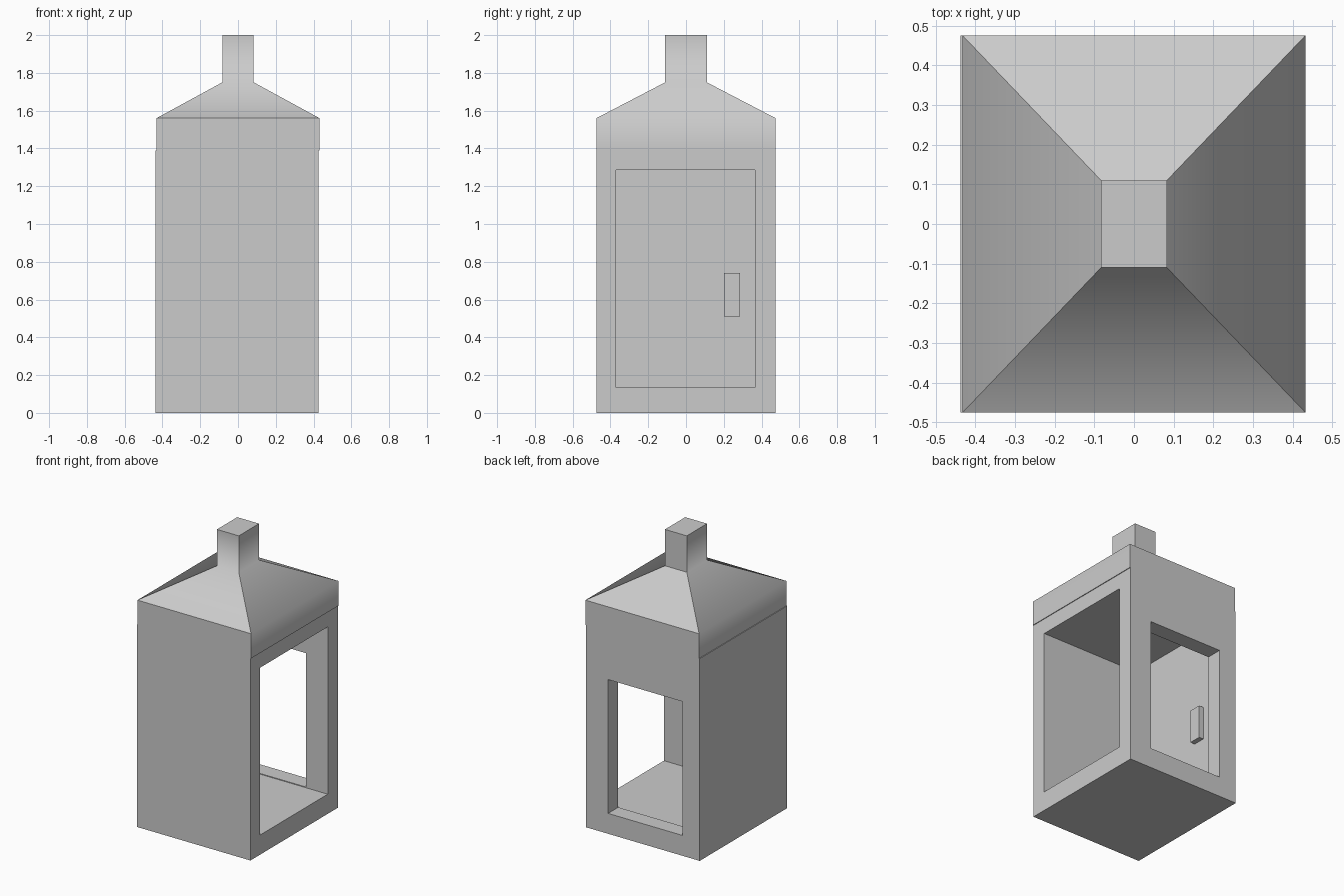
import bpy, bmesh

if "Cube" in bpy.data.objects:
    bpy.data.objects.remove(bpy.data.objects["Cube"])


def box(name, lo, hi):
    """Axis-aligned box between two corners."""
    me = bpy.data.meshes.new(name)
    bm = bmesh.new()
    bmesh.ops.create_cube(bm, size=1)
    for v in bm.verts:
        v.co = [l + (c + 0.5) * (h - l) for c, l, h in zip(v.co, lo, hi)]
    bm.to_mesh(me)
    bm.free()
    ob = bpy.data.objects.new(name, me)
    bpy.context.collection.objects.link(ob)
    return ob


def cut(target, name, lo, hi):
    """Subtract a hidden box from the target."""
    cutter = box(name, lo, hi)
    cutter.hide_render = True
    cutter.hide_viewport = True
    cutter.display_type = 'WIRE'
    mod = target.modifiers.new(name, 'BOOLEAN')
    mod.operation = 'DIFFERENCE'
    mod.solver = 'EXACT'
    mod.object = cutter


# Hollow body: room open on the right side, window in the back wall
body = box("body", (-0.437, -0.475, 0), (0.427, 0.475, 1.39))
cut(body, "room_cutter", (-0.33, -0.37, 0.135), (0.6, 0.365, 1.285))
cut(body, "window_cutter", (-0.305, 0.2, 0.14), (0.26, 0.6, 1.06))

# Handle on the inner face of the left wall
box("handle", (-0.335, 0.2, 0.51), (-0.296, 0.285, 0.74))

# Roof with chimney: rectangular rings (half x, half y, z) joined upward
rings = [(0.432, 0.475, 1.39), (0.432, 0.475, 1.56),
         (0.083, 0.11, 1.75), (0.083, 0.11, 2.0)]
bm = bmesh.new()
loops = [[bm.verts.new((sx * x, sy * y, z))
          for sx, sy in ((-1, -1), (1, -1), (1, 1), (-1, 1))]
         for x, y, z in rings]
for a, b in zip(loops, loops[1:]):
    for i in range(4):
        j = (i + 1) % 4
        bm.faces.new((a[i], a[j], b[j], b[i]))
bm.faces.new(loops[-1])
bm.faces.new(loops[0][::-1])
bm.normal_update()

# Smooth the side eaves and the neck; corners, rims and end eaves stay sharp
for f in bm.faces:
    f.smooth = True
for e in bm.edges:
    e.smooth = False
for ring, sides in ((1, (1, 3)), (2, (0, 1, 3))):
    for i in sides:
        bm.edges.get((loops[ring][i], loops[ring][(i + 1) % 4])).smooth = True

me = bpy.data.meshes.new("roof")
bm.to_mesh(me)
bm.free()
bpy.context.collection.objects.link(bpy.data.objects.new("roof", me))
